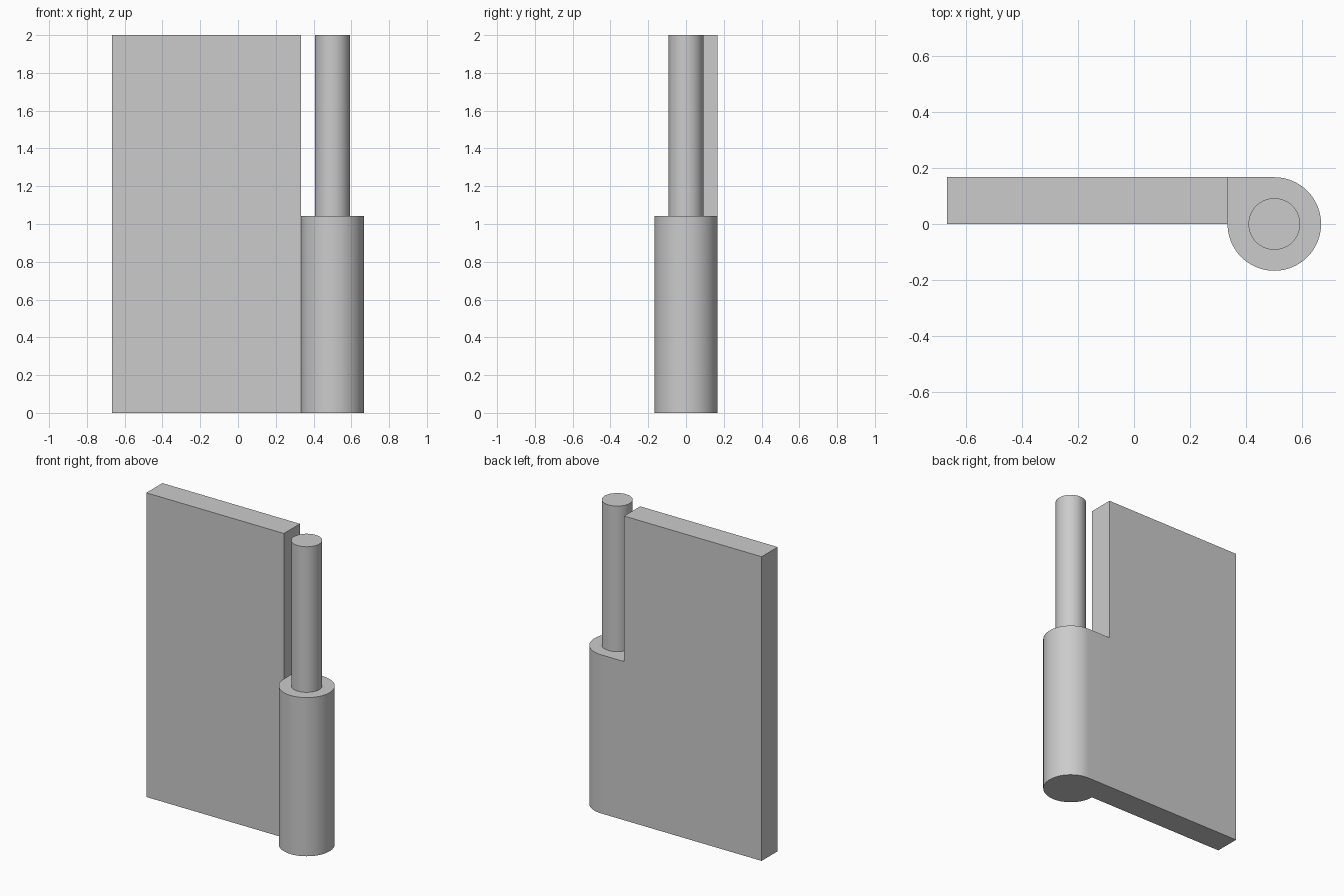
import bpy, bmesh, math

old = bpy.data.objects.get("Cube")
if old:
    bpy.data.objects.remove(old, do_unlink=True)

HEIGHT = 2.0
KNUCKLE_TOP = 1.043
R = 1 / 6            # knuckle radius and leaf thickness
PIN_R = 0.092
AXIS_X = 0.5         # hinge axis
SEGMENTS = 64

steel = bpy.data.materials.new("grey_steel")
steel.use_nodes = True
colour = (0.6, 0.6, 0.6, 1)
steel.diffuse_color = colour
steel.node_tree.nodes["Principled BSDF"].inputs["Base Color"].default_value = colour


def arc(radius, start, end, steps):
    angles = [math.radians(start + (end - start) * i / steps) for i in range(steps + 1)]
    return [(AXIS_X + radius * math.cos(a), radius * math.sin(a)) for a in angles]


def extrude_profile(name, outline, bottom, top):
    """Raise a counter-clockwise plan outline into a solid."""
    bm = bmesh.new()
    face = bm.faces.new([bm.verts.new((x, y, bottom)) for x, y in outline])
    raised = bmesh.ops.extrude_face_region(bm, geom=[face], use_keep_orig=True)
    verts = [g for g in raised["geom"] if isinstance(g, bmesh.types.BMVert)]
    bmesh.ops.translate(bm, verts=verts, vec=(0, 0, top - bottom))
    bmesh.ops.recalc_face_normals(bm, faces=bm.faces)
    mesh = bpy.data.meshes.new(name)
    bm.to_mesh(mesh)
    bm.free()
    mesh.materials.append(steel)
    obj = bpy.data.objects.new(name, mesh)
    bpy.context.collection.objects.link(obj)
    bpy.ops.object.select_all(action="DESELECT")
    obj.select_set(True)
    bpy.context.view_layer.objects.active = obj
    bpy.ops.object.shade_smooth_by_angle(angle=math.radians(30))
    return obj


# Flat hinge leaf
inner = AXIS_X - R
extrude_profile("hinge_leaf", [(inner - 1, 0), (inner, 0), (inner, R), (inner - 1, R)], 0, HEIGHT)

# Knuckle: three-quarter round barrel squared off where it meets the leaf
extrude_profile("knuckle", arc(R, -180, 90, SEGMENTS * 3 // 4) + [(inner, R)], 0, KNUCKLE_TOP)

# Pin standing on the knuckle
extrude_profile("hinge_pin", arc(PIN_R, 0, 360, SEGMENTS)[:-1], KNUCKLE_TOP, HEIGHT)
